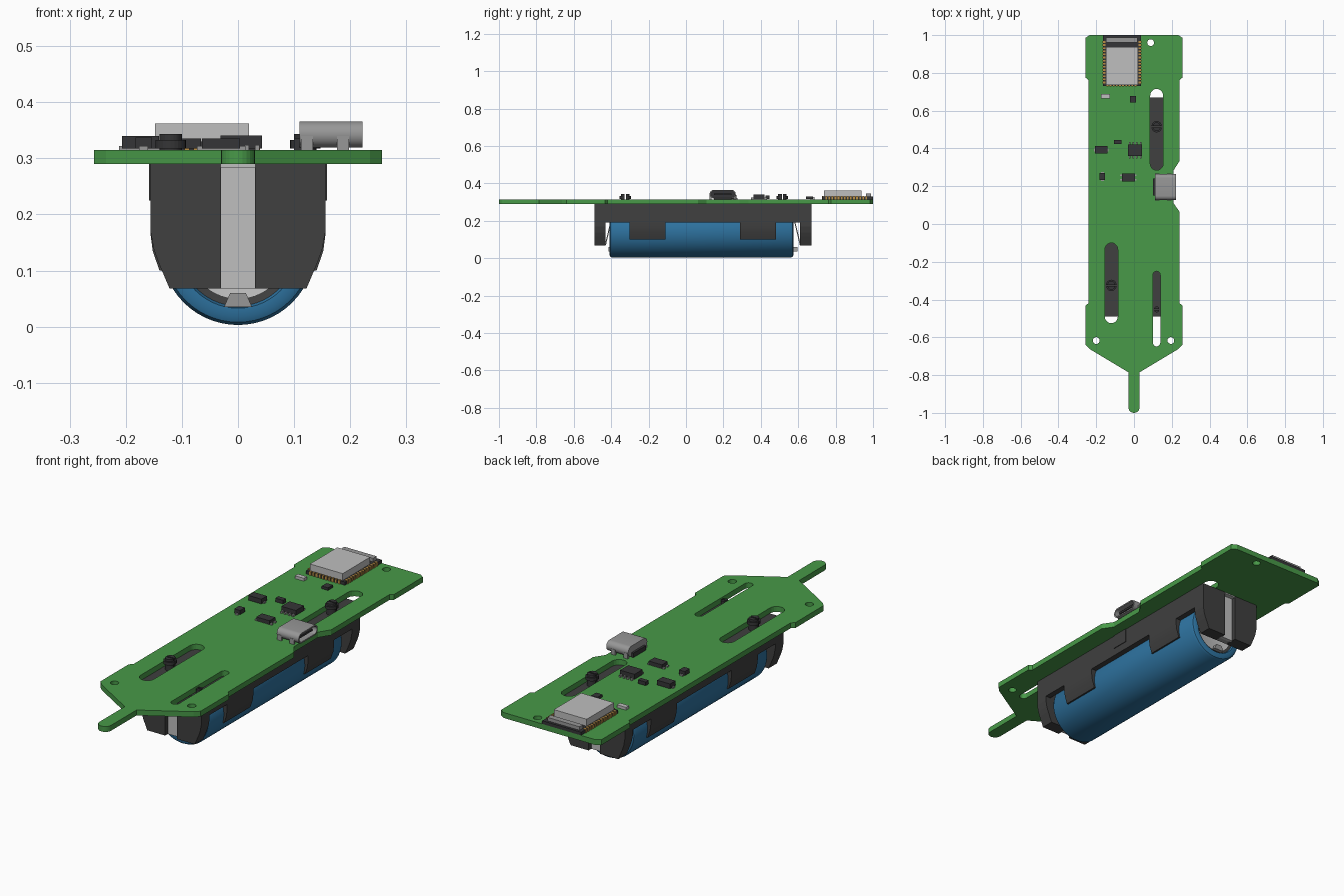
import bpy, bmesh, math
from mathutils import Vector

if "Cube" in bpy.data.objects:
    bpy.data.objects.remove(bpy.data.objects["Cube"])


def material(name, rgb):
    m = bpy.data.materials.new(name)
    m.diffuse_color = (*rgb, 1)
    m.use_nodes = True
    m.node_tree.nodes["Principled BSDF"].inputs["Base Color"].default_value = m.diffuse_color
    return m


GREEN = material("board green", (0.065, 0.32, 0.065))
BLACK = material("holder black", (0.05, 0.05, 0.05))
CHIP = material("chip black", (0.036, 0.036, 0.038))
BLUE = material("cell blue", (0.027, 0.17, 0.35))
SILVER = material("bright metal", (0.52, 0.52, 0.52))
STEEL = material("grey metal", (0.31, 0.31, 0.31))
GOLD = material("gold pads", (0.5, 0.28, 0.06))


def finish(name, bm, mats, smooth=False):
    bmesh.ops.recalc_face_normals(bm, faces=bm.faces[:])
    me = bpy.data.meshes.new(name)
    bm.to_mesh(me)
    bm.free()
    for m in mats:
        me.materials.append(m)
    if smooth:
        me.shade_smooth()
        me.set_sharp_from_angle(angle=math.radians(35))
    ob = bpy.data.objects.new(name, me)
    bpy.context.collection.objects.link(ob)
    return ob


def add_prism(bm, pts, axis, a, b):
    """Extrude a 2D profile along an axis from a to b; returns the far cap."""
    place = {"x": lambda p, t: (t, p[0], p[1]),
             "y": lambda p, t: (p[0], t, p[1]),
             "z": lambda p, t: (p[0], p[1], t)}[axis]
    lo = [bm.verts.new(place(p, a)) for p in pts]
    hi = [bm.verts.new(place(p, b)) for p in pts]
    n = len(pts)
    bm.faces.new(lo)
    for i in range(n):
        j = (i + 1) % n
        bm.faces.new((lo[i], lo[j], hi[j], hi[i]))
    return bm.faces.new(hi)


def add_box(bm, x0, x1, y0, y1, z0, z1):
    add_prism(bm, [(x0, y0), (x1, y0), (x1, y1), (x0, y1)], "z", z0, z1)


def boxes(name, mat, *dims):
    bm = bmesh.new()
    for d in dims:
        add_box(bm, *d)
    return finish(name, bm, [mat])


def arc(cx, cy, r, a0, a1, n):
    return [(cx + r * math.cos(math.radians(a0 + (a1 - a0) * i / n)),
             cy + r * math.sin(math.radians(a0 + (a1 - a0) * i / n))) for i in range(n + 1)]


def slot(x, y0, y1, r):
    return arc(x, y1 - r, r, 0, 180, 10) + arc(x, y0 + r, r, 180, 360, 10)


# Circuit board with slots and mounting holes
Z0, Z1 = 0.29, 0.315
right = [(0.235, 1.0), (0.257, 0.985), (0.257, 0.775), (0.242, 0.763), (0.242, 0.335),
         (0.21, 0.285), (0.21, 0.11), (0.242, 0.063)]
left = [(-0.242, 0.763), (-0.257, 0.775), (-0.257, 0.985), (-0.235, 1.0)]
lower = [(0.242, -0.42), (0.257, -0.432), (0.257, -0.64), (0.235, -0.662), (0.03, -0.785)]
outline = (right + lower + arc(0, -0.97, 0.03, 0, -180, 12)
           + [(-x, y) for x, y in reversed(lower)] + left)
holes = [slot(0.12, 0.285, 0.715, 0.034), slot(-0.12, -0.525, -0.1, 0.034),
         slot(0.12, -0.648, -0.25, 0.019)]
holes += [arc(x, y, 0.018, 0, 345, 23) for x, y in ((0.088, 0.96), (-0.2, -0.617), (0.195, -0.617))]
curve = bpy.data.curves.new("board_outline", "CURVE")
curve.dimensions, curve.fill_mode, curve.extrude = "2D", "BOTH", (Z1 - Z0) / 2
for pts in [outline] + holes:
    sp = curve.splines.new("POLY")
    sp.points.add(len(pts) - 1)
    for p, q in zip(sp.points, pts):
        p.co = (*q, 0, 1)
    sp.use_cyclic_u = True
helper = bpy.data.objects.new("board_outline", curve)
bpy.context.collection.objects.link(helper)
bpy.context.view_layer.update()
flat = bpy.data.meshes.new_from_object(helper.evaluated_get(bpy.context.evaluated_depsgraph_get()))
bm = bmesh.new()
bm.from_mesh(flat)
for f in bm.faces:
    f.material_index = 0
    f.smooth = False
bmesh.ops.remove_doubles(bm, verts=bm.verts[:], dist=1e-5)
bmesh.ops.translate(bm, verts=bm.verts[:], vec=(0, 0, (Z0 + Z1) / 2))
bpy.data.objects.remove(helper)
finish("circuit_board", bm, [GREEN])

# Battery cell, turned around the y axis
Y0, Y1, R, CZ = -0.41, 0.575, 0.137, 0.14
prof = [(0, Y0 + 0.014), (0.09, Y0 + 0.014), (0.103, Y0 + 0.01), (0.107, Y0), (0.122, Y0),
        (0.132, Y0 + 0.005), (R, Y0 + 0.015)]
prof += [(r, Y0 + Y1 - y) for r, y in reversed(prof)]
bm = bmesh.new()
vs = [bm.verts.new((r, y, CZ)) for r, y in prof]
es = [bm.edges.new(e) for e in zip(vs, vs[1:])]
bmesh.ops.spin(bm, geom=vs + es, cent=(0, 0, CZ), axis=(0, 1, 0), steps=56, angle=2 * math.pi)
bmesh.ops.remove_doubles(bm, verts=bm.verts[:], dist=1e-5)
for f in bm.faces:
    reach = max(math.hypot(v.co.x, v.co.z - CZ) for v in f.verts)
    f.material_index = 1 if reach < 0.095 else 2 if reach < 0.105 else 0
finish("battery_cell", bm, [BLUE, SILVER, BLACK], True)

# Holder tray: walls with a round channel above the cell
HY0, HY1, W, RI = -0.49, 0.67, 0.156, 0.139
a = math.degrees(math.asin((0.19 - CZ) / RI))
channel = arc(0, CZ, RI, a, 180 - a, 28)
bm = bmesh.new()
add_prism(bm, [(-W, Z0), (W, Z0), (W, 0.19)] + channel + [(-W, 0.19)], "y", HY0 + 0.06, HY1 - 0.06)
finish("holder_tray", bm, [BLACK], True)

# Side clips hugging the cell, and end posts split by the contact gap
bm = bmesh.new()
inner = arc(0, CZ, RI, -17, a, 8)
clip = inner + [(W, 0.19), (W, 0.165), (0.152, 0.135), (0.14, 0.1)]
for s in (-1, 1):
    for y0, y1 in ((-0.302, -0.11), (0.29, 0.48)):
        add_prism(bm, [(s * x, z) for x, z in clip], "y", y0, y1)
finish("side_clips", bm, [BLACK], True)
bm = bmesh.new()
post = [(0.03, Z0), (W, Z0), (W, 0.17), (0.15, 0.138), (0.142, 0.115), (0.122, 0.068), (0.03, 0.068)]
for s in (-1, 1):
    for y0, y1 in ((HY0, HY0 + 0.06), (HY1 - 0.06, HY1)):
        add_prism(bm, [(s * x, z) for x, z in post], "y", y0, y1)
finish("end_posts", bm, [BLACK])
boxes("side_latches", BLACK, *[(min(s * 0.15, s * 0.159), max(s * 0.15, s * 0.159),
                                0.05, 0.13, 0.225, Z0) for s in (-1, 1)])

# Contact strips, springs and solder tabs at both ends
bm, sp = bmesh.new(), bmesh.new()
for end, s in ((HY0, 1), (HY1, -1)):
    ys = sorted((end + s * 0.02, end + s * 0.035))
    add_box(bm, -0.031, 0.031, *ys, 0.068, Z0)
    ts = sorted((end, end + s * 0.06))
    add_box(bm, -0.03, 0.03, *ts, 0.284, Z0)
    leaf = [(0.035, 0.07), (0.062, 0.07), (0.09, 0.19), (0.086, 0.195), (0.058, 0.08)]
    add_prism(sp, [(end + s * y, z) for y, z in leaf], "x", -0.028, 0.028)
    add_prism(sp, [(-0.025, 0.035), (0.025, 0.035), (0.014, 0.06), (-0.014, 0.06)], "y",
              end + s * 0.075, end + s * 0.094)
finish("contact_strips", bm, [SILVER])
finish("contact_springs", sp, [STEEL])

# Split snap pegs rising through the slots
bm = bmesh.new()
for x, y, k, layers in (
        (0.12, 0.515, 1, ((0.02, Z0, 0.318), (0.027, 0.318, 0.333), (0.02, 0.333, 0.343))),
        (-0.12, -0.325, 1, ((0.02, Z0, 0.318), (0.027, 0.318, 0.333), (0.02, 0.333, 0.343))),
        (0.12, -0.452, 1, ((0.013, Z0, 0.312),))):
    for r, z0, z1 in layers:
        for turn in (0, 180):
            off = 0.003 if turn == 0 else -0.003
            add_prism(bm, arc(x, y + off, r, turn, turn + 180, 12), "z", z0, z1)
finish("snap_pegs", bm, [CHIP])

# Radio module: carrier, shield can, edge pads, antenna block
boxes("module_carrier", CHIP, (-0.163, 0.036, 0.73, 1.0, Z1, 0.33))
bm = bmesh.new()
add_box(bm, -0.148, 0.02, 0.737, 0.938, 0.33, 0.362)
finish("module_shield", bm, [SILVER])
boxes("module_antenna", STEEL, (-0.147, 0.018, 0.962, 0.988, 0.33, 0.346))
pads = []
for i in range(14):
    y = 0.745 + i * 0.0165
    for x0, x1 in ((-0.166, -0.152), (0.025, 0.039)):
        pads.append((x0, x1, y, y + 0.009, Z1, 0.332))
for i in range(10):
    x = -0.145 + i * 0.0165
    pads.append((x, x + 0.009, 0.727, 0.736, Z1, 0.332))
boxes("module_pads", GOLD, *pads)

# Small chips: centre x, centre y, width, depth, top
chips = [(-0.005, 0.66, 0.032, 0.036, 0.33), (-0.174, 0.392, 0.066, 0.04, 0.34),
         (-0.086, 0.435, 0.04, 0.022, 0.335), (0.006, 0.391, 0.074, 0.06, 0.341),
         (-0.168, 0.252, 0.03, 0.036, 0.337), (-0.03, 0.246, 0.068, 0.042, 0.335)]
boxes("chips", CHIP, *[(x - w / 2, x + w / 2, y - d / 2, y + d / 2, Z1 + 0.003, t)
                       for x, y, w, d, t in chips])

# Chip legs and the pale two-ended part
legs = [(0.006 + i * 0.019 - 0.004, 0.006 + i * 0.019 + 0.004, 0.348, 0.434, Z1, 0.324)
        for i in (-1.5, -0.5, 0.5, 1.5)]
legs += [(-0.073, 0.013, 0.246 + i - 0.005, 0.246 + i + 0.005, Z1, 0.322) for i in (-0.012, 0.012)]
legs += [(-0.212, -0.136, 0.385, 0.399, Z1, 0.322), (-0.176, -0.16, 0.228, 0.276, Z1, 0.322)]
boxes("chip_legs", STEEL, *legs)
boxes("pale_resistor", SILVER, (-0.174, -0.128, 0.665, 0.687, Z1, 0.328))

# Charging socket: pill-shaped shell hollowed from its open side
r, zc, ya, yb = 0.0235, 0.3425, 0.126, 0.266
pill = arc(yb - r, zc, r, -90, 90, 12) + arc(ya + r, zc, r, 90, 270, 12)
bm = bmesh.new()
front = add_prism(bm, pill, "x", 0.11, 0.222)
bmesh.ops.recalc_face_normals(bm, faces=bm.faces[:])
bmesh.ops.inset_region(bm, faces=[front], thickness=0.006)
rim = bmesh.ops.extrude_discrete_faces(bm, faces=[front])["faces"][0]
bmesh.ops.translate(bm, verts=rim.verts[:], vec=Vector((-0.09, 0, 0)))
rim.material_index = 1
finish("socket_shell", bm, [STEEL, CHIP], True)
boxes("socket_tongue", CHIP, (0.13, 0.212, 0.15, 0.242, 0.338, 0.347))
boxes("socket_legs", STEEL, *[(x, x + 0.022, y, y + 0.01, Z0 + 0.01, 0.34)
                              for x in (0.112, 0.176) for y in (0.125, 0.257)])
boxes("socket_pins", CHIP, (0.1, 0.112, 0.15, 0.242, Z1, 0.336))
